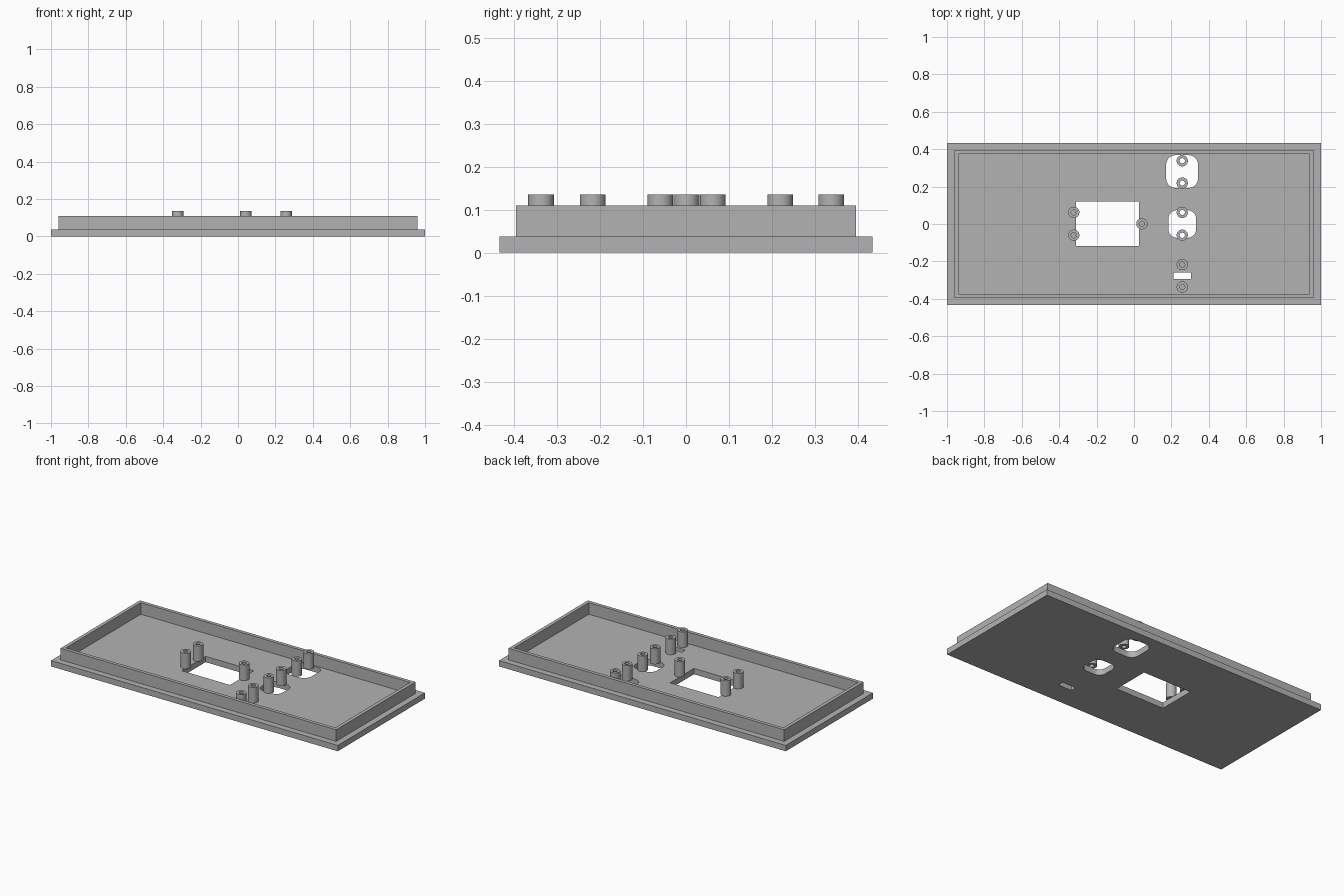
import bpy, bmesh
from math import sin, cos, pi, radians
from mathutils import Vector

cube = bpy.data.objects.get("Cube")
if cube:
    bpy.data.objects.remove(cube, do_unlink=True)

grey = bpy.data.materials.new("plain grey")
grey.use_nodes = True
colour = (0.45, 0.45, 0.45, 1)
grey.diffuse_color = colour
grey.node_tree.nodes["Principled BSDF"].inputs["Base Color"].default_value = colour

PLATE_TOP = 0.037
RIM_TOP = 0.11
POST_TOP = 0.135


def box(x0, x1, y0, y1, r=0.0, steps=8):
    """Outline of a rectangle, with rounded corners when r > 0."""
    if r == 0:
        return [(x0, y0), (x1, y0), (x1, y1), (x0, y1)]
    centres = [(x1 - r, y1 - r), (x0 + r, y1 - r), (x0 + r, y0 + r), (x1 - r, y0 + r)]
    return [(cx + r * cos(a), cy + r * sin(a))
            for q, (cx, cy) in enumerate(centres)
            for a in [(q + i / steps) * pi / 2 for i in range(steps + 1)]]


def circle(x, y, r, sides=32):
    return [(x + r * cos(2 * pi * i / sides), y + r * sin(2 * pi * i / sides))
            for i in range(sides)]


def extrude(name, outlines, z0, z1):
    """Fill the first outline, leave the others as holes, and extrude."""
    curve = bpy.data.curves.new(name, "CURVE")
    curve.dimensions = "2D"
    curve.fill_mode = "BOTH"
    curve.extrude = (z1 - z0) / 2
    for pts in outlines:
        spline = curve.splines.new("POLY")
        spline.points.add(len(pts) - 1)
        for p, (x, y) in zip(spline.points, pts):
            p.co = (x, y, 0, 1)
        spline.use_cyclic_u = True
    temp = bpy.data.objects.new(name + " outline", curve)
    bpy.context.collection.objects.link(temp)
    graph = bpy.context.evaluated_depsgraph_get()
    mesh = bpy.data.meshes.new_from_object(temp.evaluated_get(graph))
    bpy.data.objects.remove(temp, do_unlink=True)
    bpy.data.curves.remove(curve)

    # Weld the caps to the walls and lift to height
    bm = bmesh.new()
    bm.from_mesh(mesh)
    bmesh.ops.remove_doubles(bm, verts=bm.verts, dist=0.0001)
    bmesh.ops.recalc_face_normals(bm, faces=bm.faces)
    bmesh.ops.translate(bm, verts=bm.verts, vec=Vector((0, 0, (z0 + z1) / 2)))
    bm.to_mesh(mesh)
    bm.free()
    mesh.name = name
    mesh.materials.clear()
    mesh.materials.append(grey)
    mesh.shade_smooth()
    mesh.set_sharp_from_angle(angle=radians(30))
    obj = bpy.data.objects.new(name, mesh)
    bpy.context.collection.objects.link(obj)
    return obj


# Base plate with its four cutouts
extrude("base_plate", [
    box(-1, 1, -0.434, 0.434),
    box(-0.31, 0.027, -0.118, 0.12),
    box(0.172, 0.342, 0.193, 0.368, 0.05),
    box(0.184, 0.332, -0.074, 0.074, 0.045),
    box(0.21, 0.305, -0.294, -0.258),
], 0, PLATE_TOP)

# Raised rim
extrude("rim", [
    box(-0.961, 0.961, -0.395, 0.395),
    box(-0.939, 0.939, -0.373, 0.373),
], PLATE_TOP, RIM_TOP)

# Hollow screw posts
posts = [(-0.322, 0.062), (-0.322, -0.06), (0.042, 0.001)]
posts += [(0.258, y) for y in (0.338, 0.219, 0.062, -0.06, -0.217, -0.337)]
for i, (x, y) in enumerate(posts, 1):
    extrude(f"screw_post_{i}", [circle(x, y, 0.03), circle(x, y, 0.014)],
            PLATE_TOP, POST_TOP)
